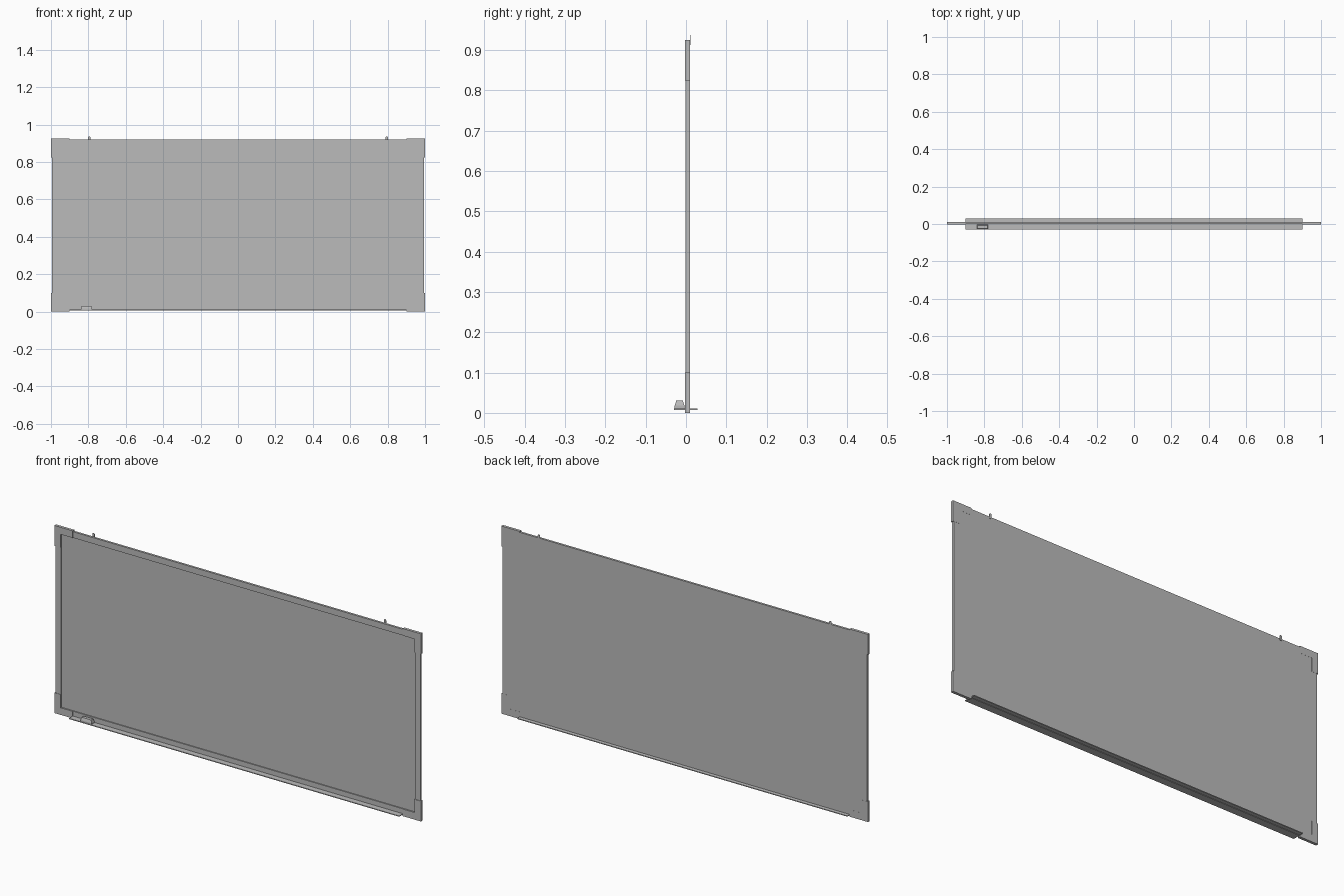
import bpy, bmesh, math

cube = bpy.data.objects.get("Cube")
if cube:
    bpy.data.objects.remove(cube)

# One flat grey for every part
grey = bpy.data.materials.new("plain_grey")
grey.use_nodes = True
colour = (0.5, 0.5, 0.5, 1)
grey.diffuse_color = colour
grey.node_tree.nodes["Principled BSDF"].inputs["Base Color"].default_value = colour

W, H = 1.0, 0.925          # half width, height
BACK = 0.01                # shared back plane
RIM = 0.035                # frame bar width
STEP = 0.005               # how far the corner caps stand out


def finish(name, bm):
    bmesh.ops.recalc_face_normals(bm, faces=bm.faces)
    mesh = bpy.data.meshes.new(name)
    bm.to_mesh(mesh)
    bm.free()
    mesh.materials.append(grey)
    obj = bpy.data.objects.new(name, mesh)
    bpy.context.collection.objects.link(obj)
    return obj


def box(name, x0, x1, y0, y1, z0, z1, taper=0.0):
    """Box from its limits; taper pulls the top edge inward."""
    bm = bmesh.new()
    bmesh.ops.create_cube(bm, size=1)
    for v in bm.verts:
        t = taper if v.co.z > 0 else 0
        v.co = (x1 - t if v.co.x > 0 else x0 + t,
                y1 - t if v.co.y > 0 else y0 + t,
                z1 if v.co.z > 0 else z0)
    return finish(name, bm)


def plate(name, points, y0, y1):
    """Outline in x and z, extruded from y0 to y1."""
    bm = bmesh.new()
    face = bm.faces.new([bm.verts.new((x, y0, z)) for x, z in points])
    out = bmesh.ops.extrude_face_region(bm, geom=[face])
    for v in out["geom"]:
        if isinstance(v, bmesh.types.BMVert):
            v.co.y = y1
    return finish(name, bm)


# Recessed writing surface
box("writing_panel", -W + RIM, W - RIM, 0.004, BACK, RIM, H - RIM)

# Frame bars
box("bottom_bar", -W + RIM, W - RIM, -0.001, BACK, STEP, RIM)
box("top_bar", -W + RIM, W - RIM, -0.001, BACK, H - RIM, H - STEP)
for side, s in (("left", 1), ("right", -1)):
    x0, x1 = sorted((s * (W - RIM), s * (W - STEP)))
    box(side + "_bar", x0, x1, -0.001, BACK, STEP, H - STEP)

# L-shaped corner caps
ARM = 0.1
ell = [(0, 0), (ARM, 0), (ARM, RIM), (RIM, RIM), (RIM, ARM), (0, ARM)]
for side, s in (("left", 1), ("right", -1)):
    for level, up in (("bottom", False), ("top", True)):
        pts = [(s * (W - x), H - z if up else z) for x, z in ell]
        plate(f"{level}_{side}_corner", pts, -0.003, BACK + 0.0005)

# Hanging tabs with rounded tops
R = 0.006
for side, s in (("left", 1), ("right", -1)):
    cx, cz = s * 0.795, 0.931
    arc = [(cx + R * math.cos(a * math.pi / 8), cz + R * math.sin(a * math.pi / 8))
           for a in range(9)]
    plate(side + "_hanging_tab", arc + [(cx - R, 0.912), (cx + R, 0.912)],
          0.0095, 0.0115)

# Pen tray through the foot of the frame
box("pen_tray", -0.9, 0.9, -0.03, 0.029, 0.007, 0.011)

# Eraser resting on the tray
box("eraser_felt", -0.84, -0.78, -0.028, -0.004, 0.011, 0.018)
box("eraser_grip", -0.84, -0.78, -0.028, -0.004, 0.018, 0.031, taper=0.004)
